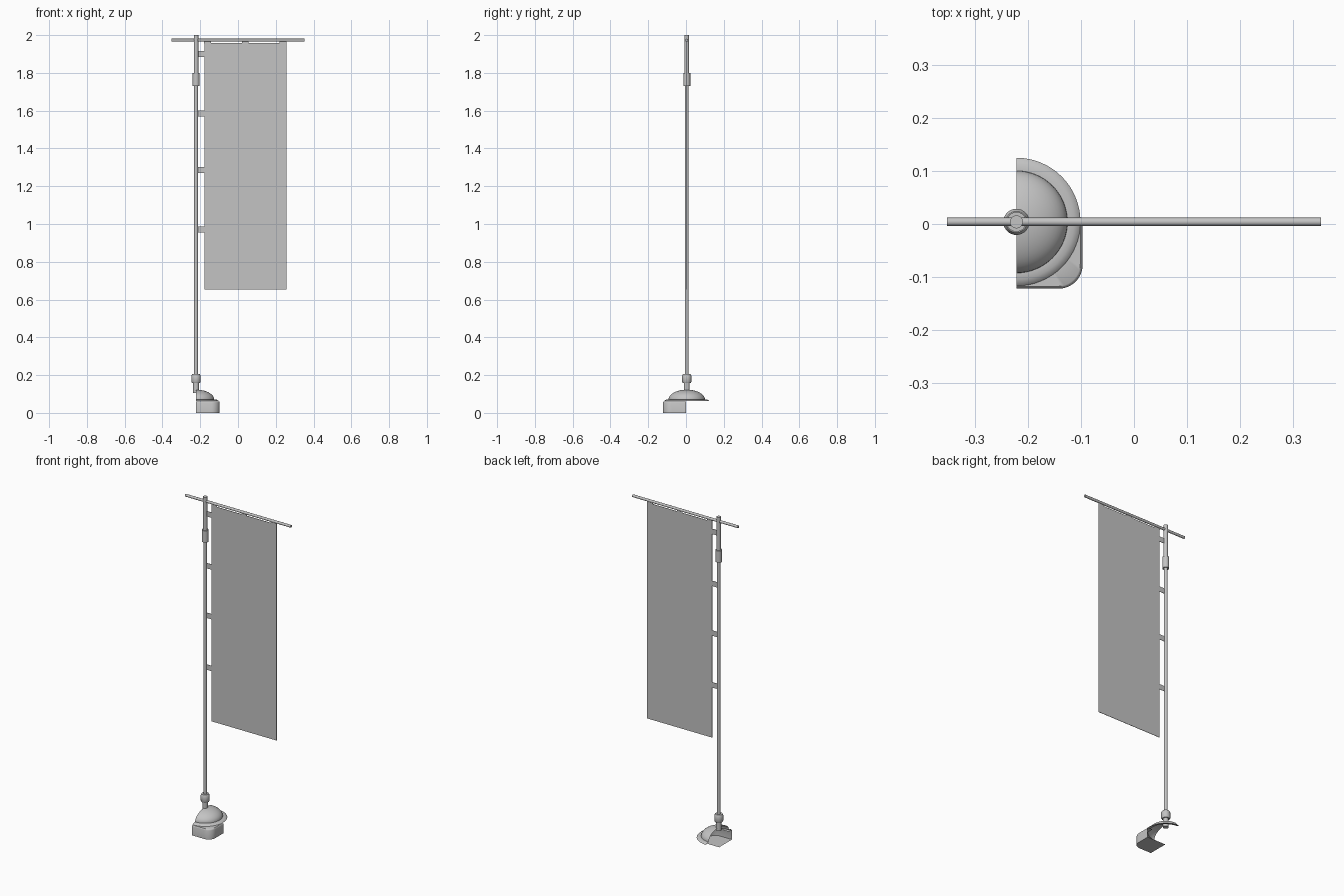
import bpy, bmesh, math
from mathutils import Vector

if "Cube" in bpy.data.objects:
    bpy.data.objects.remove(bpy.data.objects["Cube"])

PX, PY = -0.222, 0.004          # pole axis

grey = bpy.data.materials.new("plain_grey")
grey.use_nodes = True
COL = (0.55, 0.55, 0.55, 1)
grey.diffuse_color = COL
grey.node_tree.nodes["Principled BSDF"].inputs["Base Color"].default_value = COL


def finish(name, bm, angle=35):
    me = bpy.data.meshes.new(name)
    bm.to_mesh(me)
    bm.free()
    me.materials.append(grey)
    ob = bpy.data.objects.new(name, me)
    bpy.context.collection.objects.link(ob)
    bpy.ops.object.select_all(action='DESELECT')
    ob.select_set(True)
    bpy.context.view_layer.objects.active = ob
    bpy.ops.object.shade_smooth_by_angle(angle=math.radians(angle))
    return ob


def lathe(name, profile, a0=0.0, a1=360.0, steps=32):
    """Turn (radius, z) points, listed bottom to top, around the pole axis."""
    bm = bmesh.new()
    rows = []
    for i in range(steps + 1):
        a = math.radians(a0 + (a1 - a0) * i / steps)
        rows.append([bm.verts.new((PX + r * math.cos(a), PY + r * math.sin(a), z))
                     for r, z in profile])
    for p, q in zip(rows, rows[1:]):
        for j in range(len(profile) - 1):
            bm.faces.new((p[j], q[j], q[j + 1], p[j + 1]))
    bmesh.ops.remove_doubles(bm, verts=bm.verts, dist=1e-5)
    return finish(name, bm)


def panel(name, x0, x1, z0, z1, y=PY):
    """Thin upright sheet facing the front."""
    bm = bmesh.new()
    bmesh.ops.create_cube(bm, size=1)
    for v in bm.verts:
        v.co = Vector(((x0 + x1) / 2 + v.co.x * (x1 - x0), y + v.co.y * 0.002,
                       (z0 + z1) / 2 + v.co.z * (z1 - z0)))
    return finish(name, bm)


# Pole: lower tube, sleeve joint and upper tube
lathe("lower_pole", [(0, 0.19), (0.0105, 0.19), (0.0105, 1.74), (0, 1.74)])
lathe("upper_pole", [(0, 1.78), (0.0122, 1.78), (0.0122, 2.0), (0, 2.0)])
lathe("pole_sleeve", [(0.0105, 1.73), (0.0185, 1.73), (0.0185, 1.80), (0.012, 1.80)])

# Pole socket: narrow stem under a chamfered collar
lathe("socket_stem", [(0, 0.106), (0.0155, 0.106), (0.0155, 0.16), (0, 0.16)])
lathe("socket_collar", [(0.0155, 0.158), (0.021, 0.158), (0.0247, 0.164), (0.0247, 0.196),
                        (0.020, 0.205), (0.0105, 0.205)])

# Crossbar
bm = bmesh.new()
bmesh.ops.create_cone(bm, cap_ends=True, segments=20, radius1=0.0078, radius2=0.0078, depth=0.706)
for v in bm.verts:
    v.co = Vector((v.co.z, PY + v.co.y, 1.973 - v.co.x))
bmesh.ops.recalc_face_normals(bm, faces=bm.faces)
finish("crossbar", bm)

# Banner with side tabs to the pole and top tabs to the crossbar
panel("banner", -0.178, 0.256, 0.653, 1.958)
for i, z in enumerate((1.899, 1.585, 1.285, 0.972)):
    panel(f"side_tab_{i + 1}", -0.214, -0.176, z - 0.016, z + 0.016)
for i, x in enumerate((-0.161, 0.038, 0.238)):
    panel(f"top_tab_{i + 1}", x - 0.018, x + 0.018, 1.955, 1.970)

# Half dome with a stepped rim
dome = [(0.121, 0.062), (0.1195, 0.064), (0.109, 0.070), (0.0965, 0.070)]
for i in range(1, 13):
    a = math.radians(90 * i / 12)
    dome.append((0.0965 * math.cos(a), 0.070 + 0.053 * math.sin(a)))
lathe("base_dome", dome, -90, 90, 32)

# Corner block: open quarter shell with floor, rounded wall and top rim
X1, Y1, R = -0.097, -0.122, 0.045
outline = [(PX, Y1)]
for i in range(11):
    a = math.radians(-90 + 9 * i)
    outline.append((X1 - R + R * math.cos(a), Y1 + R + R * math.sin(a)))
outline.append((X1, 0.0))
bm = bmesh.new()
rows = []
for s, z in ((0.0, 0.0), (1.0, 0.0), (1.0, 0.054), (0.985, 0.059), (0.965, 0.061), (0.72, 0.061)):
    rows.append([bm.verts.new((PX + (x - PX) * s, y * s, z)) for x, y in outline])
for p, q in zip(rows, rows[1:]):
    for j in range(len(outline) - 1):
        bm.faces.new((p[j], p[j + 1], q[j + 1], q[j]))
bmesh.ops.remove_doubles(bm, verts=bm.verts, dist=1e-5)
finish("base_block", bm)
